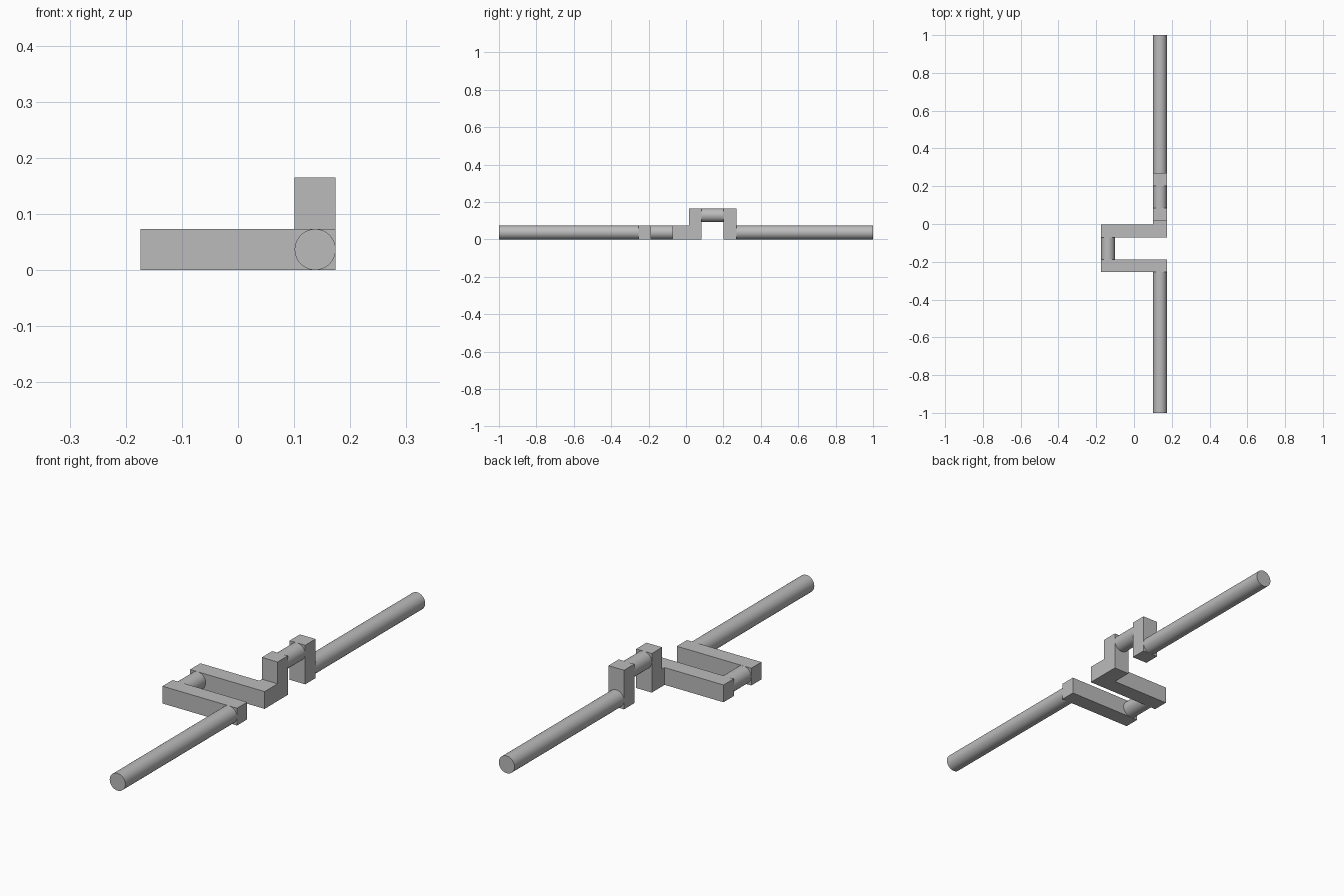
import bpy
import math

cube = bpy.data.objects.get("Cube")
if cube:
    bpy.data.objects.remove(cube, do_unlink=True)

# One plain steel colour
steel = bpy.data.materials.new("steel_grey")
steel.use_nodes = True
STEEL = (0.5, 0.5, 0.5, 1)
steel.diffuse_color = STEEL
steel.node_tree.nodes["Principled BSDF"].inputs["Base Color"].default_value = STEEL

R = 0.0365           # shaft and pin radius
SX, SZ = 0.1375, R   # shaft axis


def rod(name, x, z, y0, y1):
    """Smooth round bar running along y."""
    bpy.ops.mesh.primitive_cylinder_add(
        vertices=64, radius=R, depth=y1 - y0,
        location=(x, (y0 + y1) / 2, z), rotation=(math.pi / 2, 0, 0))
    ob = bpy.context.object
    ob.name = name
    ob.data.materials.append(steel)
    bpy.ops.object.shade_smooth_by_angle(angle=math.radians(30))
    return ob


def block(name, lo, hi):
    """Box between two corners."""
    bpy.ops.mesh.primitive_cube_add(
        size=1, location=[(a + b) / 2 for a, b in zip(lo, hi)])
    ob = bpy.context.object
    ob.name = name
    ob.scale = [b - a for a, b in zip(lo, hi)]
    bpy.ops.object.transform_apply(location=False, rotation=False, scale=True)
    ob.data.materials.append(steel)
    return ob


LEFT, RIGHT = SX + R, SX - R
THROW_X, TOP = -0.174, 0.165

# Main shaft halves
rod("front_shaft", SX, SZ, -1, -0.255)
rod("rear_shaft", SX, SZ, 0.269, 1)

# Sideways throw: two webs and their pin
block("front_web", (THROW_X, -0.255, 0), (LEFT, -0.187, 2 * R))
rod("side_pin", THROW_X + R, SZ, -0.187, -0.071)

# Middle web: sideways arm joined to the upright arm
middle = block("middle_web", (THROW_X, -0.071, 0), (LEFT, -0.002, 2 * R))
upright = block("middle_upright", (RIGHT, -0.04, 0), (LEFT, 0.084, TOP))
for v in upright.data.vertices:      # start the upright at the arm's rear face
    if v.co.y < 0:
        v.co.y = 0.015 - upright.location.y
foot = block("middle_joint", (RIGHT, -0.002, 0), (LEFT, 0.015, 2 * R))

# Fuse the middle pieces into one solid
for piece in (upright, foot):
    mod = middle.modifiers.new("join_" + piece.name, "BOOLEAN")
    mod.operation = "UNION"
    mod.solver = "EXACT"
    mod.object = piece
bpy.context.view_layer.objects.active = middle
# The joint must touch both pieces before the upright is added
bpy.ops.object.modifier_move_to_index(modifier="join_middle_joint", index=0)
for mod in list(middle.modifiers):
    bpy.ops.object.modifier_apply(modifier=mod.name)
for piece in (upright, foot):
    bpy.data.objects.remove(piece, do_unlink=True)

# Upward throw: pin and rear web
rod("upper_pin", SX, TOP - R, 0.084, 0.2)
block("rear_web", (RIGHT, 0.2, 0), (LEFT, 0.269, TOP))
